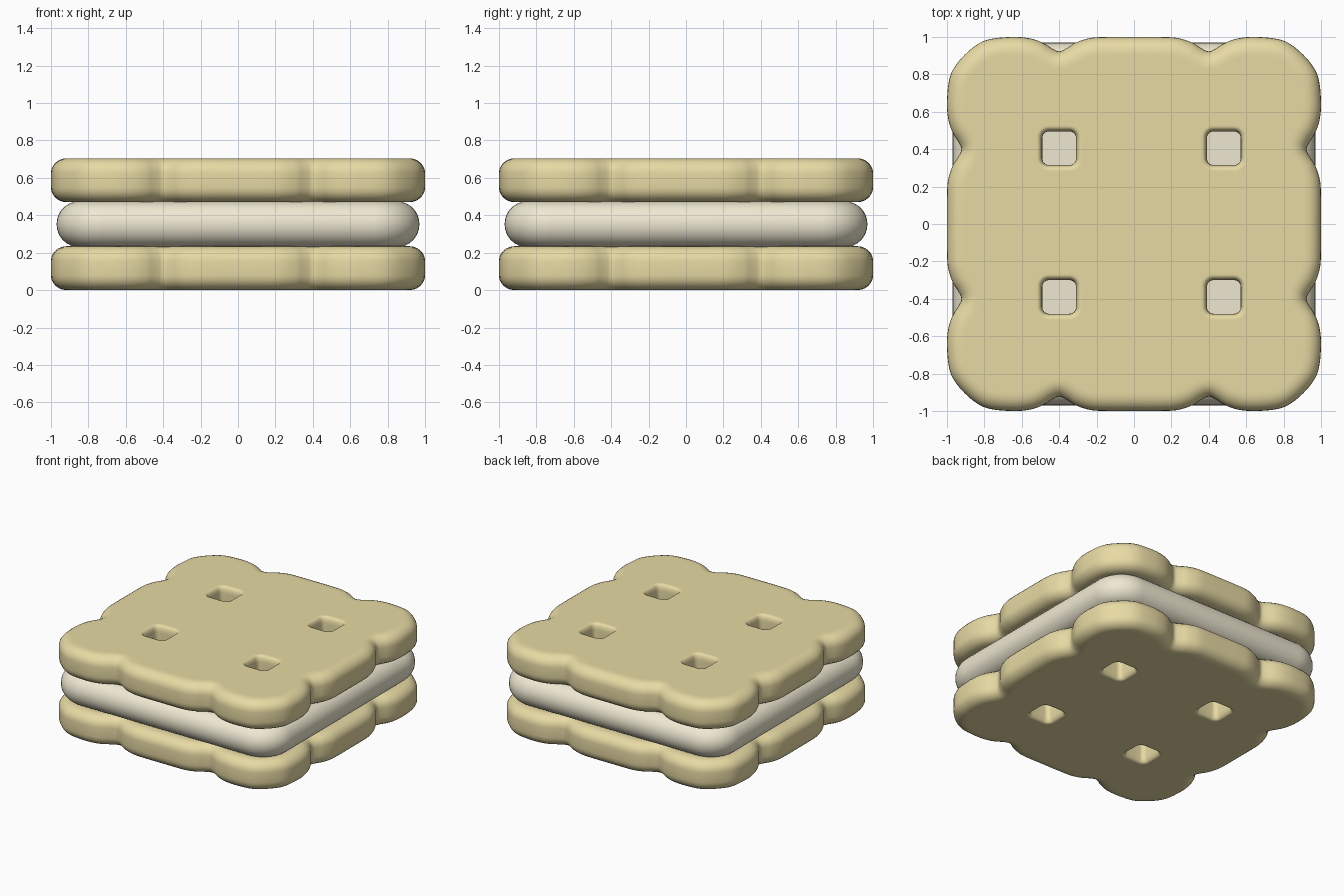
import bpy, bmesh, math
from mathutils import Vector

if "Cube" in bpy.data.objects:
    bpy.data.objects.remove(bpy.data.objects["Cube"])


def material(name, color):
    m = bpy.data.materials.new(name)
    m.diffuse_color = color
    m.use_nodes = True
    m.node_tree.nodes["Principled BSDF"].inputs["Base Color"].default_value = m.diffuse_color
    return m


def rounded_square(cx, cy, half, r, n=6):
    pts = []
    for q in range(4):
        c = Vector((half - r, half - r))
        for i in range(n + 1):
            a = math.pi / 2 * i / n
            p = c + Vector((math.cos(a), math.sin(a))) * r
            for _ in range(q):
                p = Vector((-p.y, p.x))
            pts.append(p + Vector((cx, cy)))
    return pts


def smooth_loop(ctrl, steps=4):
    # Catmull-Rom through a closed control loop
    n, out = len(ctrl), []
    for i in range(n):
        a, b, c, d = (ctrl[(i + k) % n] for k in (-1, 0, 1, 2))
        for s in range(steps):
            t = s / steps
            out.append(0.5 * (2 * b + (c - a) * t + (2 * a - 5 * b + 4 * c - d) * t ** 2
                              + (3 * b - a - 3 * c + d) * t ** 3))
    return out


def inset(loop, d):
    # counter-clockwise loop moved inwards by d
    n, out = len(loop), []
    for i, p in enumerate(loop):
        t = (loop[(i + 1) % n] - loop[i - 1]).normalized()
        out.append(p + Vector((-t.y, t.x)) * d)
    return out


def edge_profile(depth, rise, height, n=6, flat=0.0):
    # (inset, z) pairs of a wall with rounded top and bottom edges
    low = []
    for i in range(n + 1):
        a = math.pi / 2 * i / n
        low.append((depth * (1 - math.sin(a)), rise * (1 - math.cos(a))))
    if flat:
        low.insert(0, (depth + flat, 0))
    high = [(d, height - z) for d, z in reversed(low)]
    if abs(high[0][1] - low[-1][1]) < 1e-5:
        high = high[1:]
    return low + high


def slab(name, walls, z0, mat):
    # walls: (loop, profile) pairs; the first is the outside, the rest holes
    bm = bmesh.new()
    caps = ([], [])
    for loop, profile in walls:
        rings = [[bm.verts.new((p.x, p.y, z0 + z)) for p in inset(loop, d)]
                 for d, z in profile]
        n = len(loop)
        for a, b in zip(rings, rings[1:]):
            for i in range(n):
                j = (i + 1) % n
                bm.faces.new((a[i], a[j], b[j], b[i]))
        for cap, ring in zip(caps, (rings[0], rings[-1])):
            cap += [bm.edges.get((ring[i], ring[i - 1])) for i in range(n)]
    for cap in caps:
        bmesh.ops.triangle_fill(bm, use_beauty=True, use_dissolve=False, edges=cap)
    bmesh.ops.recalc_face_normals(bm, faces=bm.faces[:])
    me = bpy.data.meshes.new(name)
    bm.to_mesh(me)
    bm.free()
    me.materials.append(mat)
    ob = bpy.data.objects.new(name, me)
    bpy.context.collection.objects.link(ob)
    bpy.ops.object.select_all(action='DESELECT')
    ob.select_set(True)
    bpy.context.view_layer.objects.active = ob
    bpy.ops.object.shade_smooth_by_angle(angle=math.radians(45))


biscuit_mat = material("biscuit", (0.80, 0.70, 0.37, 1))
cream_mat = material("cream", (0.86, 0.81, 0.64, 1))

# scalloped outline: one eighth, mirrored over the diagonal, turned four times
eighth = [Vector(p) for p in ((0, 1), (0.13, 1), (0.23, 0.995), (0.31, 0.97), (0.36, 0.94),
                              (0.4, 0.923), (0.44, 0.94), (0.49, 0.97), (0.56, 0.993),
                              (0.66, 1), (0.8, 0.98), (0.905, 0.905))]
quarter = [Vector((p.y, p.x)) for p in eighth] + [p.copy() for p in reversed(eighth[1:-1])]
ctrl = []
for q in range(4):
    ctrl += quarter
    quarter = [Vector((-p.y, p.x)) for p in quarter]
outline = smooth_loop(ctrl)

# two biscuits, each pierced by four square holes
T = 0.235
walls = [(outline, edge_profile(0.085, 0.08, T, flat=0.02))]
for x in (-0.4, 0.48):
    for y in (-0.39, 0.405):
        walls.append((rounded_square(x, y, 0.09, 0.035),
                      edge_profile(-0.025, 0.05, T, 4, flat=-0.01)))
slab("bottom_biscuit", walls, 0, biscuit_mat)
slab("top_biscuit", walls, 2 * T, biscuit_mat)

# cream filling with a bulging rim
slab("cream_filling", [(rounded_square(0, 0, 0.97, 0.25, 10),
                        edge_profile(0.12, 0.1225, 0.245, 8, flat=0.02))], T - 0.005, cream_mat)
